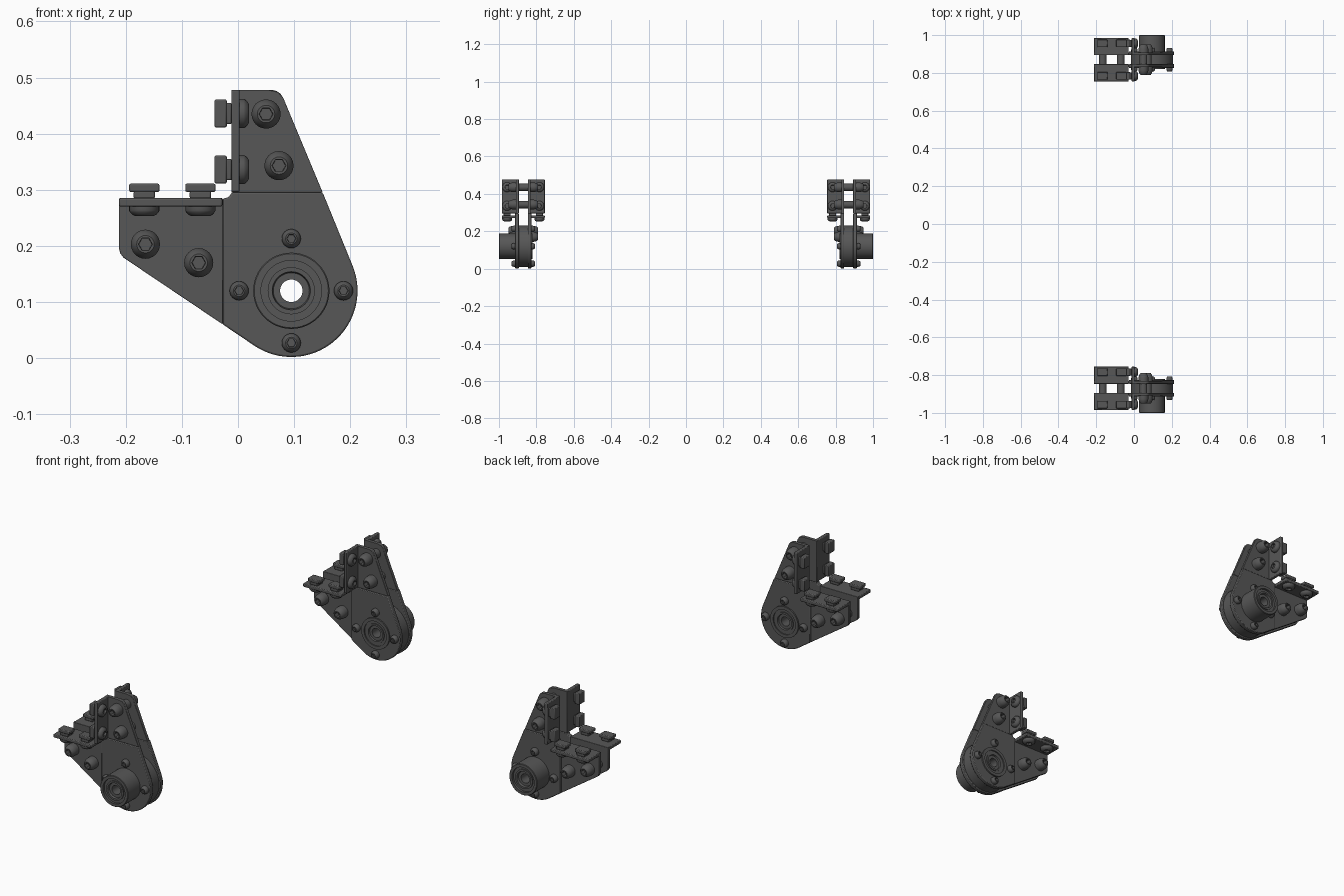
import bpy, bmesh
from math import cos, sin, pi, radians
from mathutils import Vector, Matrix

cube = bpy.data.objects.get("Cube")
if cube:
    bpy.data.objects.remove(cube, do_unlink=True)

steel = bpy.data.materials.new("dark grey steel")
steel.use_nodes = True
grey = (0.095, 0.095, 0.095, 1)
steel.diffuse_color = grey
shader = steel.node_tree.nodes["Principled BSDF"]
shader.inputs["Base Color"].default_value = grey
shader.inputs["Roughness"].default_value = 0.6

MID = -0.87            # centre plane of the front bracket
PIVOT = (0.095, 0.12)  # bearing centre in x, z
RADIUS = 0.118
INNER, ARM, BODY = 0.024, 0.039, 0.044   # sheet faces, measured from the centre plane


def finish(name, bm, bevel=0):
    """Turn a bmesh into an object mirrored across y = 0."""
    bmesh.ops.recalc_face_normals(bm, faces=bm.faces)
    mesh = bpy.data.meshes.new(name)
    bm.to_mesh(mesh)
    bm.free()
    mesh.materials.append(steel)
    ob = bpy.data.objects.new(name, mesh)
    bpy.context.collection.objects.link(ob)
    bpy.ops.object.select_all(action='DESELECT')
    ob.select_set(True)
    bpy.context.view_layer.objects.active = ob
    bpy.ops.object.shade_smooth_by_angle(angle=radians(35))
    if bevel:
        mod = ob.modifiers.new("Bevel", 'BEVEL')
        mod.width, mod.segments = bevel, 2
        mod.limit_method = 'ANGLE'
    mod = ob.modifiers.new("Mirror", 'MIRROR')
    mod.use_axis = (False, True, False)
    mod.use_mirror_merge = False


def sheet(bm, outline, y0, y1, hole=()):
    """Extrude an x, z outline between two depths, with an optional hole."""
    edges = []
    for loop in (outline, hole):
        verts = [bm.verts.new((x, MID + y0, z)) for x, z in loop]
        edges += [bm.edges.new((v, verts[i - 1])) for i, v in enumerate(verts)]
    faces = [g for g in bmesh.ops.triangle_fill(bm, edges=edges, use_beauty=True)["geom"]
             if isinstance(g, bmesh.types.BMFace)]
    out = bmesh.ops.extrude_face_region(bm, geom=faces, use_keep_orig=True)["geom"]
    bmesh.ops.translate(bm, vec=(0, y1 - y0, 0),
                        verts=[g for g in out if isinstance(g, bmesh.types.BMVert)])


def box(bm, low, high):
    low, high = Vector(low), Vector(high)
    mat = Matrix.Translation((low + high) / 2) @ Matrix.Diagonal((*(high - low), 1))
    bmesh.ops.create_cube(bm, size=1, matrix=mat)


def lathe(bm, profile, place, axis, steps=24, closed=False):
    """Spin (radius, height, hexagonal) points around an axis."""
    turn = Vector(axis).to_track_quat('Z', 'Y')
    rings = []
    for r, h, hexagonal in profile:
        ring = []
        for i in range(steps):
            a = 2 * pi * i / steps
            k = r * cos(pi / 6) / cos(a % (pi / 3) - pi / 6) if hexagonal else r
            ring.append(bm.verts.new(Vector(place) + turn @ Vector((k * cos(a), k * sin(a), h))))
        rings.append(ring)
    if closed:
        rings.append(rings[0])
    for lo, hi in zip(rings, rings[1:]):
        for i in range(steps):
            bm.faces.new((lo[i - 1], lo[i], hi[i], hi[i - 1]))
    if not closed:
        bm.faces.new(rings[0])
        bm.faces.new(rings[-1])


def screw(bm, place, axis, r, h):
    """Washer, domed head and hexagonal socket."""
    lathe(bm, [(r, 0, 0), (r, h * 0.45, 0), (r * 0.95, h * 0.6, 0), (r * 0.8, h * 0.85, 0),
               (r * 0.6, h, 0), (r * 0.48, h, 1), (r * 0.45, h * 0.5, 1)], place, axis)


def arc(radius, start, end, count):
    angles = [radians(start + (end - start) * i / count) for i in range(count + 1)]
    return [(PIVOT[0] + radius * cos(a), PIVOT[1] + radius * sin(a)) for a in angles]


# Outlines of the two cheek sheets and their arms
body = arc(RADIUS, -124, 22.3, 32) + [(0.151, 0.295), (-0.012, 0.295), (-0.015, 0.288),
                                      (-0.022, 0.285), (-0.027, 0.285), (-0.027, 0.06)]
upright = [(-0.012, 0.295), (0.151, 0.295), (0.081, 0.463), (0.076, 0.471),
           (0.069, 0.476), (0.06, 0.478), (-0.012, 0.478)]
level = [(-0.027, 0.06), (-0.027, 0.285), (-0.212, 0.285), (-0.212, 0.195),
         (-0.21, 0.187), (-0.204, 0.179)]
bore = arc(0.05, 0, 352.5, 47)

for name, outline, outer, hole in (("cheek_plates", body, BODY, bore),
                                   ("upright_arm_webs", upright, ARM, ()),
                                   ("level_arm_webs", level, ARM, ())):
    bm = bmesh.new()
    for s in (-1, 1):
        sheet(bm, outline, s * INNER, s * outer, hole)
    finish(name, bm, 0.003)

# Flanges folded outward from the arms
bm = bmesh.new()
for s in (-1, 1):
    a, b = sorted((MID + s * INNER, MID + s * 0.115))
    box(bm, (-0.012, a, 0.296), (0.003, b, 0.478))
    box(bm, (-0.212, a, 0.27), (-0.028, b, 0.285))
finish("mounting_flanges", bm, 0.003)

# Bearing housing, hub and stepped bore
bm = bmesh.new()
hub = [(0.02, -0.042), (0.02, 0.115), (0.032, 0.115), (0.034, 0.125), (0.042, 0.125),
       (0.042, 0.12), (0.054, 0.12), (0.054, 0.13), (0.066, 0.13), (0.068, 0.128),
       (0.068, 0.025), (0.112, 0.025), (0.112, -0.025), (0.068, -0.025), (0.068, -0.05),
       (0.054, -0.05), (0.054, -0.045), (0.042, -0.045), (0.042, -0.049), (0.034, -0.049),
       (0.032, -0.042)]
lathe(bm, [(r, h, 0) for r, h in hub], (PIVOT[0], MID, PIVOT[1]), (0, -1, 0), 48, True)
finish("bearing_hub", bm)

# Small screws around the bearing
bm = bmesh.new()
for x, z in arc(0.093, 0, 270, 3):
    for s in (-1, 1):
        screw(bm, (x, MID + s * (BODY - 0.001), z), (0, s, 0), 0.017, 0.02)
finish("bearing_screws", bm)

# Large bolts through both webs
bm = bmesh.new()
spacers = bmesh.new()
for x, z in ((0.05, 0.435), (0.073, 0.343), (-0.165, 0.203), (-0.07, 0.17)):
    for s in (-1, 1):
        screw(bm, (x, MID + s * (ARM - 0.001), z), (0, s, 0), 0.026, 0.042)
    lathe(spacers, [(0.02, -INNER, 0), (0.02, INNER, 0)], (x, MID, z), (0, 1, 0))
finish("arm_bolts", bm)
finish("arm_spacers", spacers)

# Flange bolts with slot nuts on the mounting faces
bolts, nuts = bmesh.new(), bmesh.new()
for s in (-1, 1):
    y = MID + s * 0.086
    for x in (-0.167, -0.067):
        screw(bolts, (x, y, 0.271), (0, 0, -1), 0.027, 0.018)
        box(nuts, (x - 0.019, y - 0.019, 0.284), (x + 0.019, y + 0.019, 0.298))
        box(nuts, (x - 0.027, y - 0.02, 0.296), (x + 0.027, y + 0.02, 0.311))
    for z in (0.436, 0.336):
        screw(bolts, (0.002, y, z), (1, 0, 0), 0.026, 0.018)
        box(nuts, (-0.022, y - 0.019, z - 0.019), (-0.011, y + 0.019, z + 0.019))
        box(nuts, (-0.042, y - 0.02, z - 0.025), (-0.02, y + 0.02, z + 0.025))
finish("flange_bolts", bolts)
finish("slot_nuts", nuts, 0.003)
